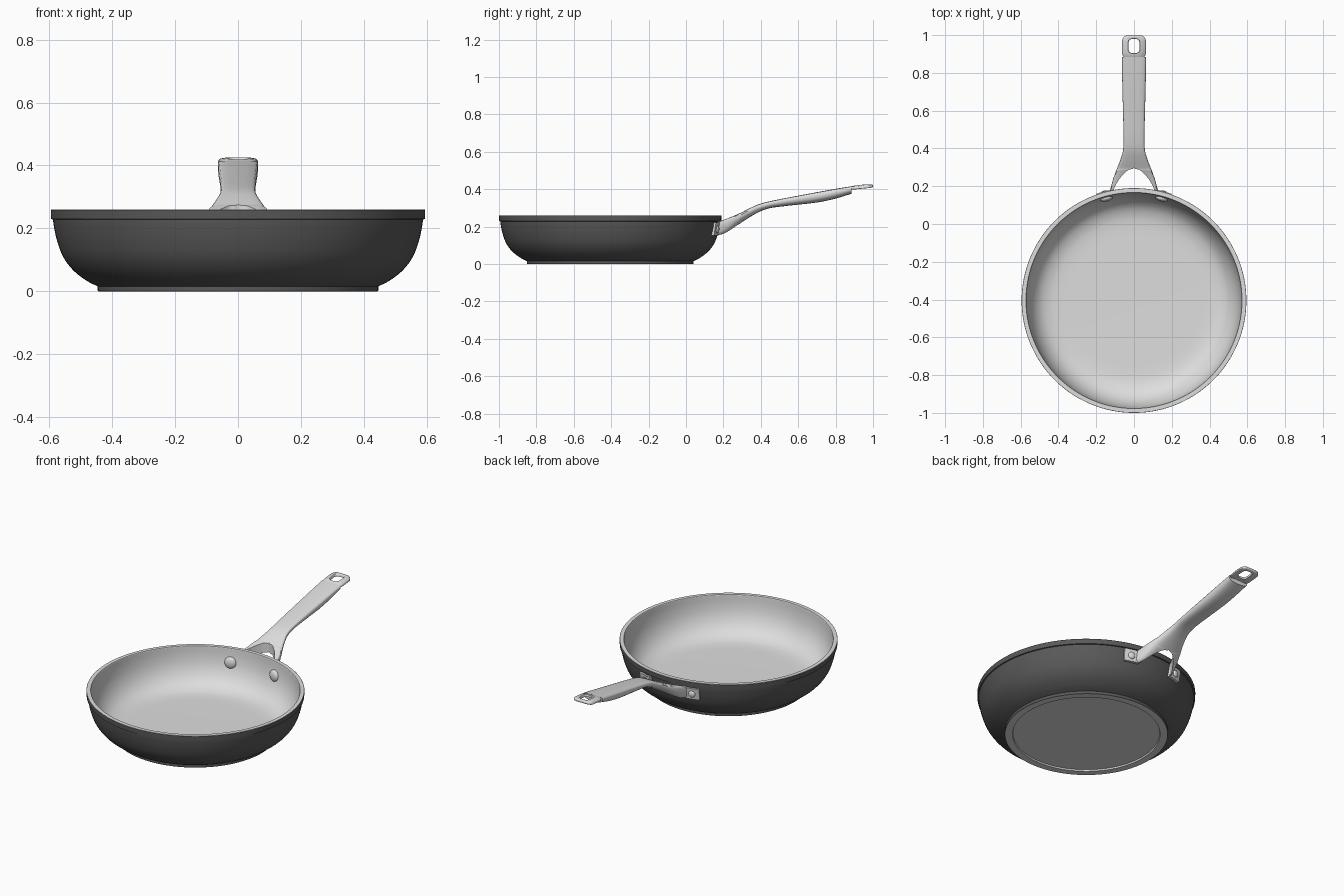
import bpy, bmesh, math
from mathutils import Matrix, Vector

if "Cube" in bpy.data.objects:
    bpy.data.objects.remove(bpy.data.objects["Cube"])

CY = -0.405      # pan centre on y


def material(name, v):
    m = bpy.data.materials.new(name)
    m.diffuse_color = (v, v, v, 1)
    m.use_nodes = True
    m.node_tree.nodes["Principled BSDF"].inputs["Base Color"].default_value = m.diffuse_color
    return m


DARK = material("dark coating", 0.1)
STEEL = material("brushed steel", 0.73)


def finish(name, bm, mats, angle=35, mirror=False):
    bmesh.ops.remove_doubles(bm, verts=bm.verts, dist=1e-5)
    bmesh.ops.recalc_face_normals(bm, faces=bm.faces)
    me = bpy.data.meshes.new(name)
    bm.to_mesh(me)
    bm.free()
    ob = bpy.data.objects.new(name, me)
    bpy.context.collection.objects.link(ob)
    for m in mats:
        me.materials.append(m)
    bpy.ops.object.select_all(action='DESELECT')
    ob.select_set(True)
    bpy.context.view_layer.objects.active = ob
    bpy.ops.object.shade_smooth_by_angle(angle=math.radians(angle))
    if mirror:
        mod = ob.modifiers.new("mirror", 'MIRROR')
        mod.use_clip = True
        mod.merge_threshold = 0.0005
    return ob


def smooth(pts, n=4):
    """Catmull-Rom curve through points of any dimension."""
    p = [pts[0]] + list(pts) + [pts[-1]]
    out = []
    for i in range(1, len(p) - 2):
        for k in range(n):
            t = k / n
            out.append(tuple(0.5 * (2 * b + (c - a) * t + (2*a - 5*b + 4*c - d) * t*t
                                    + (3*b - a - 3*c + d) * t**3)
                             for a, b, c, d in zip(p[i-1], p[i], p[i+1], p[i+2])))
    return out + [tuple(pts[-1])]


def lathe(bm, prof, mats, n, mtx):
    """Revolve (radius, height) points; mats gives a slot for each segment."""
    rings = [[bm.verts.new(mtx @ Vector((r * math.cos(2*math.pi*i/n), r * math.sin(2*math.pi*i/n), z)))
              for i in range(n)] if r > 0 else [bm.verts.new(mtx @ Vector((0, 0, z)))]
             for r, z in prof]
    for a, b, m in zip(rings, rings[1:], mats):
        for i in range(n):
            j = (i + 1) % n
            vs = ([a[i], a[j]] if len(a) > 1 else [a[0]]) + ([b[j], b[i]] if len(b) > 1 else [b[0]])
            bm.faces.new(vs).material_index = m


# Pan body: recessed steel base, bowed dark wall, banded rim, steel interior
base = [(0, .008), (.40, .008)]
foot = [(.403, 0), (.444, 0), (.446, .003), (.446, .016)]
wall = smooth([(.455, .02), (.485, .036), (.525, .068), (.556, .11), (.575, .16), (.585, .205), (.588, .228)])
rim = [(.594, .23), (.595, .259)]
inside = [(.594, .26), (.572, .26)] + smooth([(.570, .257), (.566, .205), (.554, .15), (.53, .10),
                                             (.495, .063), (.45, .042), (.40, .034), (.34, .032)]) + [(0, .032)]
prof = base + foot + wall + rim + inside
dark_end = len(base + foot + wall + rim) - 1
slots = [1 if i >= dark_end or i < 3 else 0 for i in range(len(prof) - 1)]
bm = bmesh.new()
lathe(bm, prof, slots, 128, Matrix.Translation((0, CY, 0)))
finish("pan_body", bm, [DARK, STEEL], 30)

# Handle half: stations of y, inner x, outer x, top z, bottom z (fork arm to grip end)
stations = smooth([(.165, .112, .130, .224, .154), (.20, .100, .121, .236, .162),
                   (.24, .076, .110, .251, .184), (.27, .049, .099, .264, .205),
                   (.287, .027, .093, .272, .215), (.297, 0, .089, .276, .222),
                   (.34, 0, .072, .298, .25),
                   (.39, 0, .058, .320, .278), (.45, 0, .055, .336, .299),
                   (.55, 0, .057, .356, .312), (.70, 0, .061, .384, .329),
                   (.80, 0, .063, .402, .350), (.885, 0, .064, .416, .376)])
# half cross-section: crowned top, rounded side, full belly; (across, up)
section = [(0, 1), (.45, .99), (.78, .96), (.92, .9), (.985, .79), (1, .6),
           (.96, .38), (.83, .2), (.6, .08), (.3, .02), (0, 0)]
bm = bmesh.new()
rings = []
for y, xi, xo, zt, zb in stations:
    xi = xi if y < .2965 and xi > 0 else 0
    rings.append([bm.verts.new((xi + (xo - xi) * u, y, zb + (zt - zb) * v)) for u, v in section])
for a, b in zip(rings, rings[1:]):
    for i in range(len(section) - 1):
        bm.faces.new((a[i], a[i+1], b[i+1], b[i]))
    if a[0].co.x > 0:
        bm.faces.new((a[-1], a[0], b[0], b[-1]))
bm.faces.new(rings[0])
bm.faces.new(rings[-1])
finish("handle_grip", bm, [STEEL], 40, True)


# Hanging loop: thin crowned plate with a rounded slot, flush with the grip top
def round_rect(w, y0, y1, r, k=7):
    pts = []
    for q, (sx, yc) in enumerate([(1, y1 - r), (-1, y1 - r), (-1, y0 + r), (1, y0 + r)]):
        for i in range(k):
            t = math.pi / 2 * (q + i / (k - 1))
            pts.append((sx * (w - r) + r * math.cos(t), yc + r * math.sin(t)))
    return pts


def loop_top(x, y):
    rise = .0115 * math.sin(max(0, min(1, (y - .878) / .09)) * math.pi / 2)
    return .4145 + rise - .007 * min(1.2, abs(x) / .063) ** 4


bm = bmesh.new()
OUT, SLOT = (.063, .874, 1.0, .033), (.03, .905, .98, .022)
loops = []
for (w, y0, y1, r), grow, drop in [(OUT, 0, .012), (OUT, 0, .004), (OUT, -.004, 0),
                                   (SLOT, .003, 0), (SLOT, 0, .003), (SLOT, 0, .015), (OUT, -.003, .015)]:
    pts = round_rect(w + grow, y0 - grow, y1 + grow, r + grow)
    loops.append([bm.verts.new((x, y, loop_top(x, y) - drop)) for x, y in pts])
for a, b in zip(loops, loops[1:] + loops[:1]):
    for i in range(len(a)):
        j = (i + 1) % len(a)
        bm.faces.new((a[i], a[j], b[j], b[i]))
finish("hanging_loop", bm, [STEEL], 50)

# Mounting tabs: plates curved round the pan wall
bm = bmesh.new()
cols = []
for i in range(7):
    t = math.asin((.110 + .088 * i / 6) / .597)
    cols.append([bm.verts.new((r * math.sin(t), CY + r * math.cos(t), z))
                 for r, z in [(.571, .153), (.588, .153), (.599, .222), (.577, .222)]])
for a, b in zip(cols, cols[1:]):
    for i in range(4):
        j = (i + 1) % 4
        bm.faces.new((a[i], a[j], b[j], b[i]))
bm.faces.new(cols[0])
bm.faces.new(cols[-1])
finish("mounting_tab", bm, [STEEL], 35, True)


# Rivets: small heads outside, wide domes inside
def rivet(name, x, dist, z, radius, height, sign):
    phi = math.asin(x / dist)
    direction = Vector((math.sin(phi), math.cos(phi), 0))
    bm = bmesh.new()
    dome = [(radius, -.008)] + [(radius * math.cos(t * math.pi / 12), height * math.sin(t * math.pi / 12))
                                for t in range(6)] + [(0, height)]
    rot = (direction * sign).to_track_quat('Z', 'Y').to_matrix().to_4x4()
    mtx = Matrix.Translation(Vector((0, CY, z)) + direction * dist) @ rot
    lathe(bm, dome, [0] * (len(dome) - 1), 28, mtx)
    finish(name, bm, [STEEL], 40, True)


rivet("outer_rivet", .156, .593, .187, .020, .010, 1)
rivet("inner_rivet", .146, .560, .178, .034, .016, -1)
